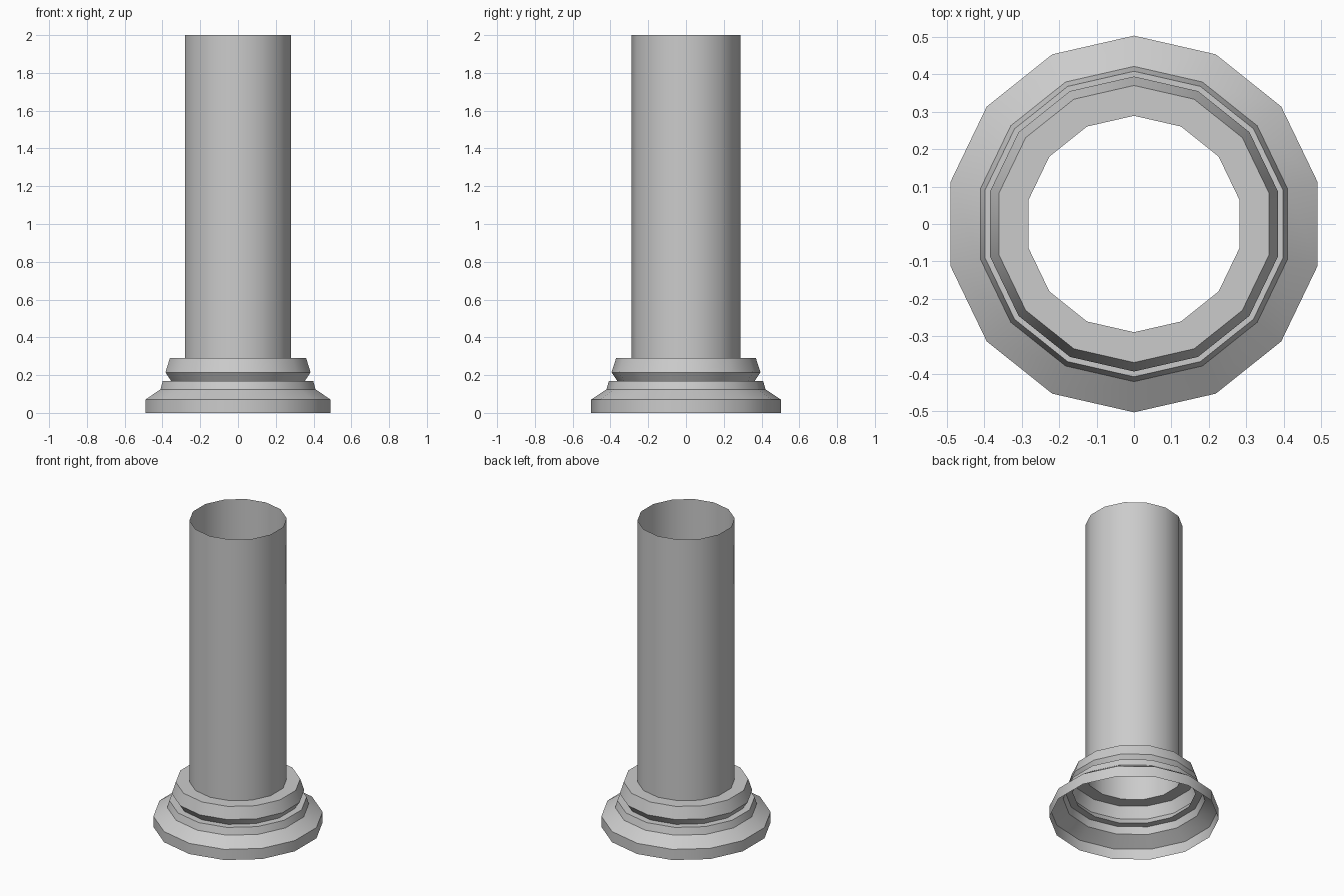
import bpy
import bmesh
import math

if "Cube" in bpy.data.objects:
    bpy.data.objects.remove(bpy.data.objects["Cube"])

SIDES = 14

stone = bpy.data.materials.new("light grey stone")
stone.diffuse_color = (0.6, 0.6, 0.6, 1)
stone.use_nodes = True
stone.node_tree.nodes["Principled BSDF"].inputs["Base Color"].default_value = stone.diffuse_color


def lathe(name, profile):
    """Open shell turned around z from (radius, height) points."""
    bm = bmesh.new()
    rings = []
    for r, z in profile:
        ring = []
        for i in range(SIDES):
            a = math.pi / 2 + 2 * math.pi * i / SIDES
            ring.append(bm.verts.new((r * math.cos(a), r * math.sin(a), z)))
        rings.append(ring)
    for low, high in zip(rings, rings[1:]):
        for i in range(SIDES):
            j = (i + 1) % SIDES
            bm.faces.new((low[i], low[j], high[j], high[i]))
    mesh = bpy.data.meshes.new(name)
    bm.to_mesh(mesh)
    bm.free()
    mesh.materials.append(stone)
    obj = bpy.data.objects.new(name, mesh)
    bpy.context.collection.objects.link(obj)
    bpy.ops.object.select_all(action='DESELECT')
    obj.select_set(True)
    bpy.context.view_layer.objects.active = obj
    bpy.ops.object.shade_smooth_by_angle(angle=math.radians(30))
    return obj


# Hollow column: plinth, sloped step, undercut neck, collar, open shaft
lathe("column", [
    (0.503, 0.0), (0.503, 0.07),     # plinth
    (0.421, 0.125), (0.408, 0.17),   # sloped step
    (0.364, 0.17), (0.394, 0.215),   # undercut neck
    (0.37, 0.29), (0.289, 0.29),     # collar
    (0.289, 2.0),                    # shaft
])
